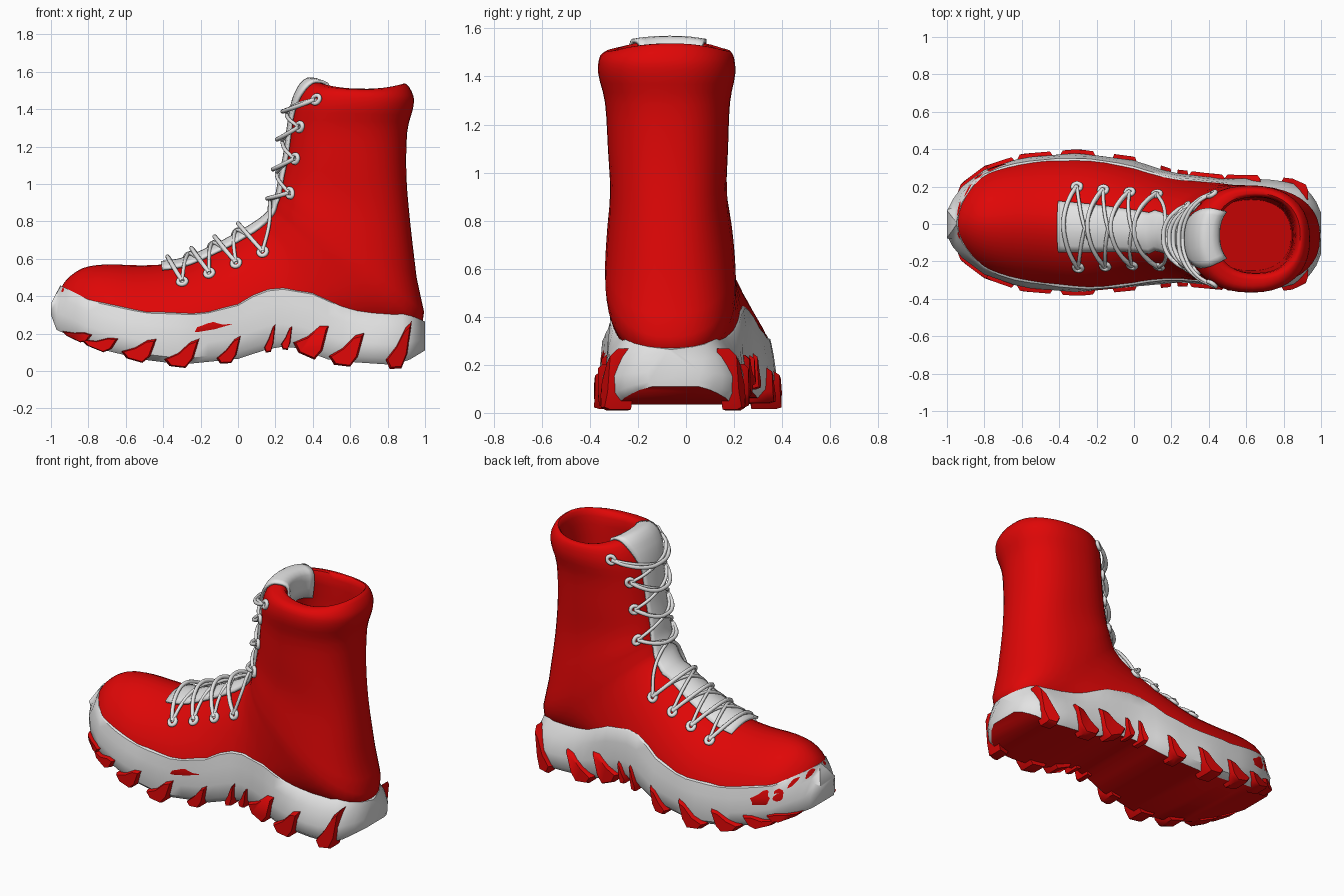
import bpy, bmesh, math
from mathutils import Vector

cube = bpy.data.objects.get("Cube")
if cube:
    bpy.data.objects.remove(cube)


def material(name, rgb):
    m = bpy.data.materials.new(name)
    m.use_nodes = True
    m.diffuse_color = (*rgb, 1)
    m.node_tree.nodes["Principled BSDF"].inputs["Base Color"].default_value = (*rgb, 1)
    return m


RED = material("red leather", (0.74, 0.002, 0.002))
GREY = material("light grey rubber", (0.77, 0.77, 0.77))


def finish(name, bm, mats, angle=40):
    bmesh.ops.recalc_face_normals(bm, faces=bm.faces)
    me = bpy.data.meshes.new(name)
    bm.to_mesh(me)
    bm.free()
    ob = bpy.data.objects.new(name, me)
    bpy.context.collection.objects.link(ob)
    for m in mats:
        me.materials.append(m)
    bpy.ops.object.select_all(action="DESELECT")
    ob.select_set(True)
    bpy.context.view_layer.objects.active = ob
    bpy.ops.object.shade_smooth_by_angle(angle=math.radians(angle))
    return ob


def loft(bm, rings, closed=True, caps=True):
    rows = [[bm.verts.new(p) for p in r] for r in rings]
    n = len(rows[0])
    for a, b in zip(rows, rows[1:]):
        for i in range(n if closed else n - 1):
            j = (i + 1) % n
            bm.faces.new((a[i], a[j], b[j], b[i]))
    if caps:
        bm.faces.new(rows[0])
        bm.faces.new(rows[-1])


def lerp_table(table, x):
    for (x0, a), (x1, b) in zip(table, table[1:]):
        if x <= x1:
            return a + (b - a) * max(0, (x - x0) / (x1 - x0))
    return table[-1][1]


# Upper: fanned sections (top x, top z, bottom x, bottom z, centre y, half width)
SECTIONS = [
    (-.955, .42, -.95, .3, .0, .07), (-.92, .485, -.9, .2, .01, .175),
    (-.83, .55, -.8, .2, .015, .265), (-.7, .57, -.65, .18, .012, .318),
    (-.5, .565, -.45, .15, .01, .35), (-.3, .585, -.2, .15, .0, .355),
    (-.1, .67, .1, .2, -.01, .312), (.08, .77, .4, .2, -.03, .27),
    (.17, .84, .75, .2, -.055, .265), (.2, .9, .985, .25, -.065, .272),
    (.22, .95, .955, .5, -.068, .262), (.235, 1.03, .92, .8, -.073, .243),
    (.26, 1.15, .9, 1.05, -.075, .25), (.28, 1.3, .905, 1.28, -.077, .26),
    (.3, 1.42, .935, 1.4, -.08, .285), (.33, 1.5, .938, 1.47, -.08, .278),
    (.375, 1.548, .9, 1.535, -.07, .245), (.44, 1.52, .87, 1.5, -.06, .205),
    (.41, 1.3, .85, 1.28, -.06, .205), (.41, 1.0, .84, .8, -.06, .19)]
WIDEST = [(0, .4), (1, .25), (2, .18), (4, .13), (6, .15), (7, .25), (8, .43), (9, .5)]
ROUNDNESS = [(0, 1), (2, 1.1), (5, 1.12), (6, 1.08), (7, .98), (8, .88), (10, .84), (12, .87)]


def section(s):
    i = min(int(s), len(SECTIONS) - 2)
    t = s - i
    get = lambda k: SECTIONS[max(0, min(k, len(SECTIONS) - 1))]
    return [b + .5 * t * (c - a + t * (2 * a - 5 * b + 4 * c - d + t * (3 * (b - c) + d - a)))
            for a, b, c, d in zip(get(i - 1), get(i), get(i + 1), get(i + 2))]


def surface(s, angle, lift=0.0):
    """Point on the upper; angle 0 is the throat, positive angles go to +y."""
    tx, tz, bx, bz, yc, hw = section(s)
    top, bot = Vector((tx, yc, tz)), Vector((bx, yc, bz))
    mid = bot.lerp(top, lerp_table(WIDEST, s))
    power = lerp_table(ROUNDNESS, s)
    u, v = math.cos(angle), math.sin(angle)
    bulge = lambda w: math.copysign(abs(w) ** power, w)
    axis = (top - mid) if u > 0 else (mid - bot)
    p = mid + axis * bulge(u) + Vector((0, hw * bulge(v), 0))
    p.z -= .035 * v * v * max(0, min(1, s - 15))  # collar dips at the sides
    return p + (axis.normalized() * u + Vector((0, v, 0))) * lift


bm = bmesh.new()
SIDES, STEPS = 40, 3
loft(bm, [[surface(k / STEPS, math.tau * i / SIDES) for i in range(SIDES)]
          for k in range((len(SECTIONS) - 1) * STEPS + 1)])
finish("boot_upper", bm, [RED], 50)

# Tongue: strip hugging the throat, folding over the collar front
HALF = [(4, .42), (7, .38), (9, .3), (13.5, .32), (15, .5), (16, .62), (18, .72)]
LIFT = [(15.3, .012), (16.7, -.012)]
bm = bmesh.new()
rows = []
for k in range(54):
    s = 4.45 + 13.25 * k / 53
    shift = Vector((0, -.02 if s < 7 else 0, .014 * max(0, 1 - abs(s - 16))))
    rows.append([surface(s, lerp_table(HALF, s) * j / 4, lerp_table(LIFT, s)) + shift
                 for j in range(-4, 5)])
loft(bm, rows, closed=False, caps=False)
tongue = finish("tongue", bm, [GREY], 50)
mod = tongue.modifiers.new("thickness", "SOLIDIFY")
mod.thickness, mod.offset = .016, 0

# Sole outline and heights along the length
LEFT = [(-1, .06), (-.97, .13), (-.92, .2), (-.8, .29), (-.6, .355), (-.3, .38), (0, .34),
        (.2, .275), (.45, .245), (.7, .24), (.85, .222), (.92, .19), (.97, .13), (1, .06)]
RIGHT = [(-1, -.06), (-.97, -.12), (-.92, -.18), (-.8, -.27), (-.6, -.34), (-.3, -.365), (0, -.335),
         (.25, -.312), (.5, -.335), (.7, -.35), (.85, -.33), (.92, -.295), (.97, -.235), (1, -.16)]
TOP = [(-1, .36), (-.95, .45), (-.8, .375), (-.5, .31), (-.2, .3), (0, .35), (.12, .42), (.22, .44),
       (.4, .41), (.6, .32), (.8, .3), (.9, .3), (1, .26)]
BOTTOM = [(-1, .3), (-.97, .22), (-.75, .12), (-.5, .06), (-.3, .035), (0, .065), (.2, .13),
          (.3, .13), (.5, .055), (.8, .035), (.9, .05), (1, .11)]


def samples(sign):
    return [surface(k * .06, sign * math.pi * i / 80) for k in range(165) for i in range(81)]


def sole_side(table, points, x):
    """Sole profile at x whose top edge meets the upper."""
    lo, hi, wide = (lerp_table(t, x) for t in (BOTTOM, TOP, table))
    hug = min(points, key=lambda p: (p.x - x) ** 2 + (p.z - hi) ** 2).y
    hug += math.copysign(.008, wide)
    widths = [(1.03, hug * .96), (1, hug), (.75, hug * .45 + wide * .55), (.4, wide),
              (.12, wide * .97), (0, wide * .87)]
    return [Vector((x, y, lo + (hi - lo) * t)) for t, y in widths]


bm = bmesh.new()
left_points, right_points = samples(1), samples(-1)
stations = [-1, -.97, -.95, -.92, -.86] + [-.8 + .08 * i for i in range(22)] + [.92, .95, .975, 1]
loft(bm, [sole_side(LEFT, left_points, x) + sole_side(RIGHT, right_points, x)[::-1] for x in stations])
bmesh.ops.recalc_face_normals(bm, faces=bm.faces)
for f in bm.faces:
    f.material_index = int(f.normal.z < -.75 and abs(f.normal.y) < .6)
finish("sole", bm, [GREY, RED], 40)

# Tread lugs: slanted claws wrapping the sole edge (x, width, height)
LUGS = [(-.86, .16, .06), (-.74, .2, .08), (-.53, .19, .12), (-.3, .19, .13), (-.05, .13, .12),
        (.17, .06, .12), (.26, .06, .11), (.39, .19, .18), (.58, .19, .16), (.86, .14, .2)]
CLAW = [(-.5, .12), (-.35, -.13), (.1, -.16), (.32, .2), (.5, 1), (.25, .9), (-.1, .45)]
bm = bmesh.new()
for table in (LEFT, RIGHT):
    for x, w, h in LUGS:
        rings = []
        for scale, push, shrink in ((.72, 0, 1), (.97, .008, 1), (1, .02, .85)):
            ring = []
            for dx, dz in CLAW:
                px = min(x + dx * w * shrink, .95)
                y = lerp_table(table, px) * scale
                z = lerp_table(BOTTOM, px) + h * (.2 + (dz - .2) * shrink)
                ring.append(Vector((px, y + math.copysign(push, y), max(z, .005))))
            rings.append(ring)
        loft(bm, rings)
finish("tread_lugs", bm, [RED], 55)


# Laces and eyelets
def tube(name, paths, radius, cyclic=False):
    cu = bpy.data.curves.new(name, "CURVE")
    cu.dimensions = "3D"
    cu.bevel_depth, cu.bevel_resolution, cu.resolution_u = radius, 2, 6
    for pts in paths:
        sp = cu.splines.new("BEZIER")
        sp.bezier_points.add(len(pts) - 1)
        sp.use_cyclic_u = cyclic
        for bp, p in zip(sp.bezier_points, pts):
            bp.co = p
            bp.handle_left_type = bp.handle_right_type = "AUTO"
    cu.materials.append(GREY)
    bpy.context.collection.objects.link(bpy.data.objects.new(name, cu))


# Each row: place along the throat, right angle, left angle
ROWS = [(4.9, .74, .62), (5.55, .74, .62), (6.2, .76, .66), (6.9, .8, .74),
        (10.4, .62, .62), (11.95, .62, .62), (13.05, .64, .64), (14.4, .92, .92)]
rings, bars, crosses = [], [], []
for n, (s, right, left) in enumerate(ROWS):
    bow = Vector((-.05, 0, .0)) if n < 4 else Vector((-.04, 0, -.07))
    bars.append([surface(s, (right if k < 0 else left) * k, .012 + .02 * (1 - k * k)) + bow * (1 - k * k)
                 for k in (-1, -.75, -.35, 0, .35, .75, 1)])
    for sign, a in ((-1, -right), (1, left)):
        c = surface(s, a, .008)
        t1 = (surface(s + .1, a) - surface(s - .1, a)).normalized()
        t2 = (surface(s, a + .05) - surface(s, a - .05)).normalized()
        rings.append([c + (t1 * math.cos(q) + t2 * math.sin(q)) * .022
                      for q in (math.tau * i / 6 for i in range(6))])
        if n < len(ROWS) - 1:
            s2, right2, left2 = ROWS[n + 1]
            a2 = left2 if sign < 0 else -right2
            crosses.append([surface(s + (s2 - s) * t, a + (a2 - a) * t, .012 + .08 * t * (1 - t))
                            for t in (0, .2, .4, .6, .8, 1)])
tube("lace_bars", bars, .012)
tube("lace_crossings", crosses, .01)
tube("eyelets", rings, .012, True)
